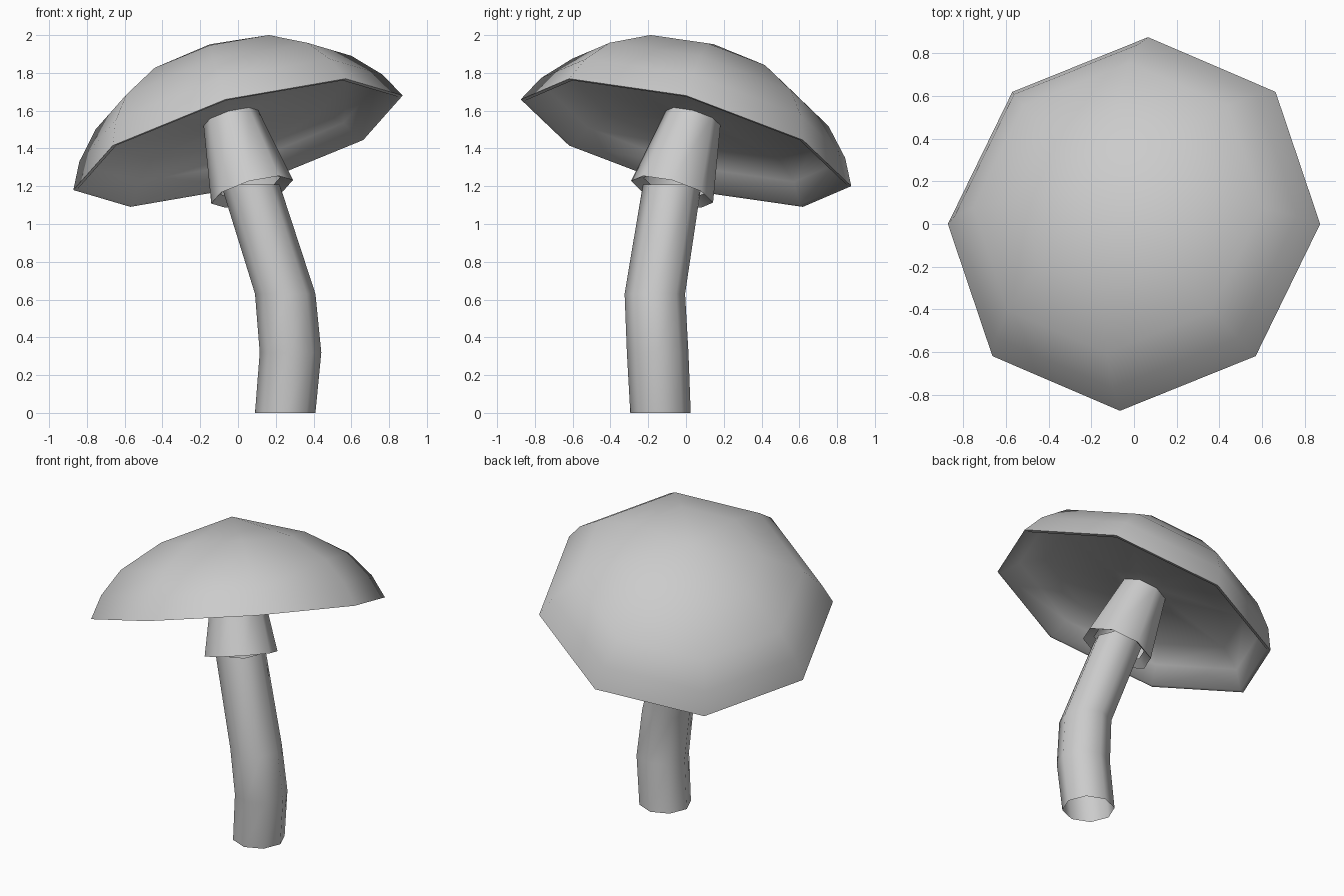
import bpy, math
from mathutils import Vector, Matrix

if "Cube" in bpy.data.objects:
    bpy.data.objects.remove(bpy.data.objects["Cube"])

SIDES = 8

def tube(name, rings, frame=Matrix.Identity(4)):
    """Skin 8-sided rings (centre x, y, z, radius); radius 0 makes a pole."""
    verts, faces, loops = [], [], []
    for x, y, z, r in rings:
        count = SIDES if r > 0 else 1
        start = len(verts)
        for i in range(count):
            a = math.tau * i / SIDES
            verts.append(frame @ Vector((x + r * math.cos(a), y + r * math.sin(a), z)))
        loops.append([start + i % count for i in range(SIDES)])
    for lo, hi in zip(loops, loops[1:]):
        for i in range(SIDES):
            j = (i + 1) % SIDES
            quad = [lo[i], lo[j], hi[j], hi[i]]
            faces.append(list(dict.fromkeys(quad)))
    mesh = bpy.data.meshes.new(name)
    mesh.from_pydata(verts, [], faces)
    obj = bpy.data.objects.new(name, mesh)
    bpy.context.collection.objects.link(obj)
    bpy.context.view_layer.objects.active = obj
    obj.select_set(True)
    bpy.ops.object.shade_smooth_by_angle(angle=math.radians(60))
    obj.select_set(False)
    return obj

# Tilted frame shared by the cap and the skirt, origin at the rim centre
up = Vector((-0.287, 0.284, 1)).normalized()
side = Vector((1, 0, 0.287)).normalized()
across = up.cross(side)
tilt = Matrix.Translation((0, 0, 1.43)) @ Matrix((side, across, up)).transposed().to_4x4()

def lathe(name, profile):
    return tube(name, [(0, 0, h, r) for r, h in profile], tilt)

# Cap: hollow underside, rim, then dome up to the pole
lathe("cap", [(0.14, 0.14), (0.66, 0.17), (0.80, 0.10), (0.882, 0.0),
              (0.907, 0.0), (0.835, 0.141), (0.704, 0.287), (0.444, 0.436), (0, 0.562)])

# Flared skirt under the cap
lathe("skirt", [(0.165, -0.245), (0.225, -0.28), (0.15, 0.145)])

# Bent stem, open at the base
tube("stem", [(0.25, -0.135, 0, 0.16), (0.278, -0.15, 0.32, 0.163),
              (0.25, -0.165, 0.63, 0.16), (0.065, -0.073, 1.21, 0.155)])
